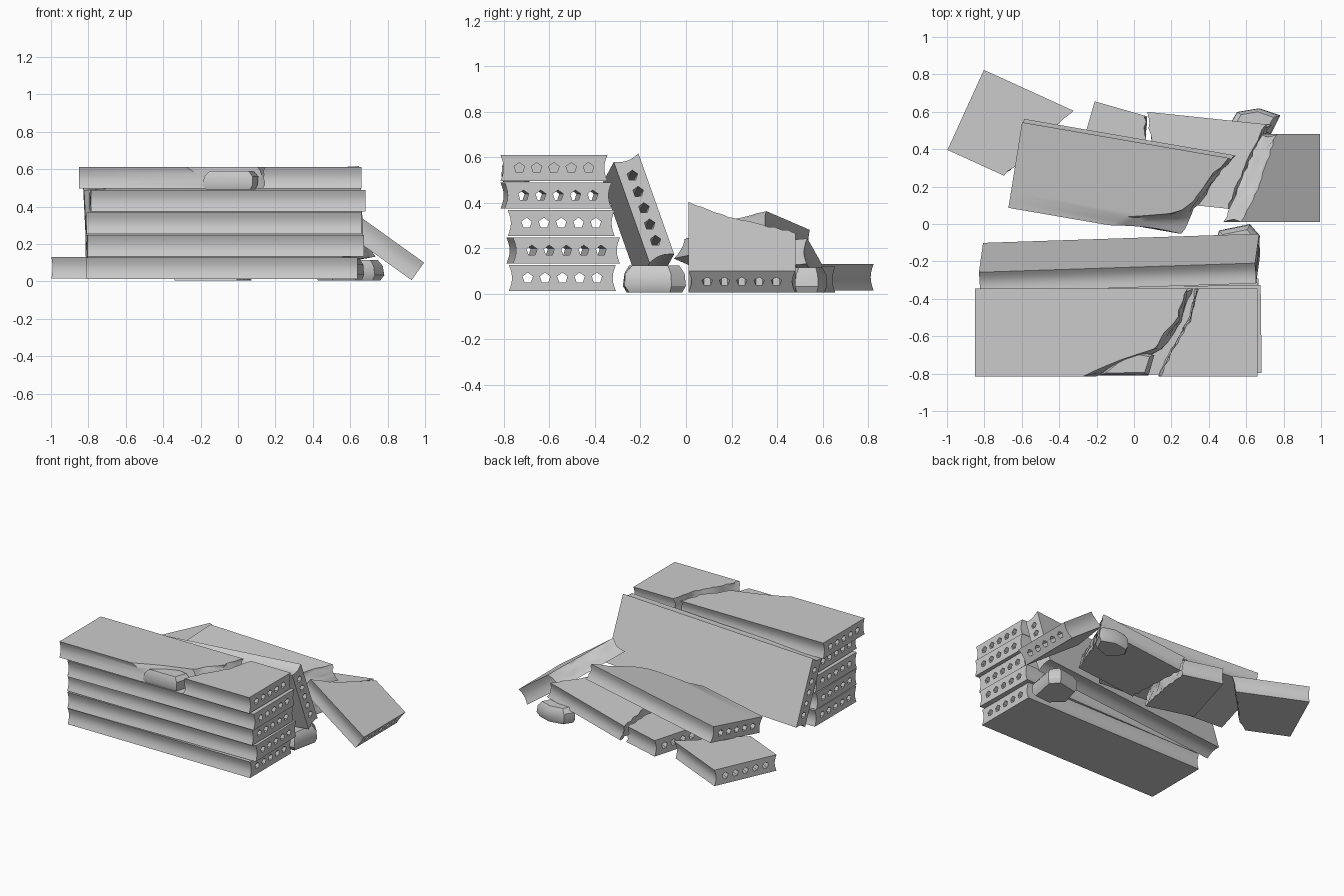
import bpy, bmesh, math, random
from mathutils import Euler, Vector

random.seed(4)
cube = bpy.data.objects.get("Cube")
if cube:
    bpy.data.objects.remove(cube, do_unlink=True)

WIDTH, THICK, LEVELS = 0.47, 0.115, 6

concrete = bpy.data.materials.new("concrete_grey")
concrete.use_nodes = True
grey = (0.6, 0.6, 0.6, 1)
concrete.diffuse_color = grey
concrete.node_tree.nodes["Principled BSDF"].inputs["Base Color"].default_value = grey


def finish(bm, name, loc=(0, 0, 0), rot=(0, 0, 0)):
    bmesh.ops.recalc_face_normals(bm, faces=bm.faces)
    mesh = bpy.data.meshes.new(name)
    bm.to_mesh(mesh)
    bm.free()
    mesh.materials.append(concrete)
    ob = bpy.data.objects.new(name, mesh)
    bpy.context.collection.objects.link(ob)
    ob.location, ob.rotation_euler = loc, rot
    bpy.ops.object.select_all(action="DESELECT")
    ob.select_set(True)
    bpy.context.view_layer.objects.active = ob
    bpy.ops.object.shade_smooth_by_angle(angle=math.radians(32))


def along(points, y):
    """Height of a polyline of (y, x) points at y."""
    for (ya, xa), (yb, xb) in zip(points, points[1:]):
        if y <= yb:
            return xa + (xb - xa) * max(0, (y - ya) / (yb - ya))
    return points[-1][1]


def slab(name, top, rot, left, right):
    """Hollow-core slab. An end is a number (clean cut with holes)
    or a pair of bottom and top break lines. 'top' lies on the top face."""
    bm = bmesh.new()
    clean = [not isinstance(e, tuple) for e in (left, right)]
    cols = 1 if all(clean) else 16

    def end_grid(end, is_clean):
        grid = []
        for k in range(LEVELS + 1):
            t = k / LEVELS
            half = WIDTH / 2 - 0.014 * math.sin(math.pi * t)
            row = []
            for c in range(cols + 1):
                y = half * (2 * c / cols - 1)
                if is_clean:
                    x = end
                else:
                    low, high = along(end[0], y), along(end[1], y)
                    x = low + (high - low) * t + random.uniform(-0.007, 0.007)
                row.append(bm.verts.new((x, y, (t - 0.5) * THICK)))
            grid.append(row)
        return grid

    def rim(g):
        return (g[0] + [r[-1] for r in g[1:]] + g[-1][-2::-1]
                + [r[0] for r in g[-2:0:-1]])

    def tube(a, b):
        for i in range(len(a)):
            j = (i + 1) % len(a)
            bm.faces.new((a[i], a[j], b[j], b[i]))

    def hole_ring(x, n):
        ring = []
        for i in range(5):
            a = math.tau * i / 5 + math.pi / 2
            ring.append(bm.verts.new((x, (n - 2) * 0.076 + 0.024 * math.cos(a),
                                      0.024 * math.sin(a))))
        return ring

    grids = [end_grid(e, c) for e, c in zip((left, right), clean)]
    tube(rim(grids[0]), rim(grids[1]))

    # End caps
    rings = []
    for g, end, is_clean, inward in zip(grids, (left, right), clean, (1, -1)):
        if not is_clean:
            for a, b in zip(g, g[1:]):
                for c in range(cols):
                    bm.faces.new((a[c], a[c + 1], b[c + 1], b[c]))
            continue
        holes = [hole_ring(end, n) for n in range(5)]
        rings.append(holes)
        edges = []
        for loop in [rim(g)] + holes:
            for i in range(len(loop)):
                pair = (loop[i - 1], loop[i])
                edges.append(bm.edges.get(pair) or bm.edges.new(pair))
        bmesh.ops.triangle_fill(bm, edges=edges, use_beauty=True, normal=(1, 0, 0))
        if not all(clean):
            for n, ring in enumerate(holes):
                deep = hole_ring(end + inward * 0.15, n)
                tube(ring, deep)
                bm.faces.new(deep)
        for v in [v for v in bm.verts if not v.link_faces and v not in rim(g)]:
            if all(v not in r for gr in grids for r in gr):
                bm.verts.remove(v)
    if all(clean):
        for a, b in zip(*rings):
            tube(a, b)
    # Unused inner points of clean ends
    bmesh.ops.delete(bm, geom=[v for v in bm.verts if not v.link_faces], context="VERTS")
    rot = Euler([math.radians(a) for a in rot])
    finish(bm, name, Vector(top) + rot.to_matrix() @ Vector((0, 0, -THICK / 2)), rot)


def fragment(name, outline, z0, z1):
    """Lumpy broken chunk over a ground outline."""
    bm = bmesh.new()
    centre = sum((Vector(p) for p in outline), Vector((0, 0))) / len(outline)
    rings = []
    for t, s in ((0, 0.88), (0.25, 1), (0.7, 0.97), (1, 0.78)):
        ring = []
        for p in outline:
            q = centre + (Vector(p) - centre) * (s + random.uniform(-0.05, 0.02))
            ring.append(bm.verts.new((q.x, q.y, z0 + (z1 - z0) * t)))
        rings.append(ring)
    for a, b in zip(rings, rings[1:]):
        for i in range(len(a)):
            bm.faces.new((a[i - 1], a[i], b[i], b[i - 1]))
    bm.faces.new(rings[0])
    bm.faces.new(rings[-1])
    finish(bm, name, (0, 0, 0))


# Stack of whole slabs
for i, (z, x0, x1, y, yaw) in enumerate((
        (0.127, -0.81, 0.64, -0.543, 0), (0.247, -0.81, 0.67, -0.538, 1.1),
        (0.368, -0.81, 0.66, -0.548, 0), (0.489, -0.79, 0.68, -0.57, 0.7))):
    slab(f"stack_slab_{i + 1}", (0, y, z), (0, 0, yaw), x0, x1)

# Cracked slab on top of the stack
slab("top_slab_left", (0, -0.58, 0.61), (0, 0, 0), -0.85, (
    [(-0.235, -0.2), (-0.17, -0.03), (-0.1, 0.14), (0.05, 0.25), (0.235, 0.31)],
    [(-0.235, -0.28), (-0.2, -0.2), (-0.14, -0.05), (-0.09, 0.11), (0.02, 0.18),
     (0.05, 0.22), (0.235, 0.28)]))
slab("top_slab_right", (0, -0.58, 0.61), (0, 0, 0), (
    [(-0.235, 0.13), (-0.09, 0.2), (0.08, 0.3), (0.235, 0.33)],
    [(-0.235, 0.14), (-0.09, 0.21), (0.08, 0.31), (0.235, 0.34)]), 0.66)
fragment("top_slab_chunk", [(-0.19, -0.81), (0.08, -0.81), (0.11, -0.7),
                            (0.02, -0.68), (-0.1, -0.74)], 0.49, 0.59)

# Whole slab leaning on the stack
slab("leaning_slab", (-0.08, -0.155, 0.35), (-70.6, -3.5, 1.9), -0.74, 0.74)

# Broken slab lying across the rubble
slab("fallen_slab", (-0.635, 0.315, 0.24), (10, -4.2, -9.8), 0, (
    [(-0.235, 0.93), (-0.08, 0.98), (-0.03, 1.015), (0.13, 1.08), (0.235, 1.15)],
    [(-0.235, 0.55), (-0.17, 0.63), (-0.13, 0.82), (-0.1, 0.9), (-0.03, 0.97),
     (0.13, 1.05), (0.235, 1.13)]))

# Steep broken slab at the side
slab("tilted_slab", (0.995, 0.245, 0.1), (0, 35.6, 0), (
    [(-0.235, -0.55), (0, -0.43), (0.235, -0.31)],
    [(-0.235, -0.52), (-0.045, -0.4), (0.085, -0.35), (0.235, -0.29)]), 0)

# Broken pieces on the ground
slab("corner_piece", (-0.9, 0.61, 0.13), (0, 0, -24.5), 0, (
    [(-0.235, 0.31), (-0.13, 0.37), (0.125, 0.46), (0.235, 0.5)],
    [(-0.235, 0.33), (-0.13, 0.385), (0.125, 0.475), (0.235, 0.52)]))
slab("back_piece_low", (-0.275, 0.43, 0.12), (0, 0, -16), 0, (
    [(-0.235, 0.35), (0, 0.33), (0.235, 0.29)],
    [(-0.235, 0.33), (0, 0.35), (0.235, 0.28)]))
slab("back_piece_raised", (0.045, 0.366, 0.125), (0, -10.5, -6), (
    [(-0.235, 0.08), (0, 0.05), (0.235, 0.02)],
    [(-0.235, 0.1), (0, 0.06), (0.235, 0)]), (
    [(-0.235, 0.51), (0, 0.56), (0.235, 0.66)],
    [(-0.235, 0.49), (0, 0.56), (0.235, 0.645)]))

# Loose chunks
fragment("back_chunk", [(0.51, 0.53), (0.6, 0.43), (0.73, 0.48), (0.78, 0.58),
                        (0.67, 0.62), (0.55, 0.6)], 0.005, 0.115)
fragment("front_chunk", [(0.41, -0.19), (0.5, -0.28), (0.64, -0.27), (0.68, -0.06),
                         (0.62, 0), (0.45, -0.03)], 0.005, 0.125)
